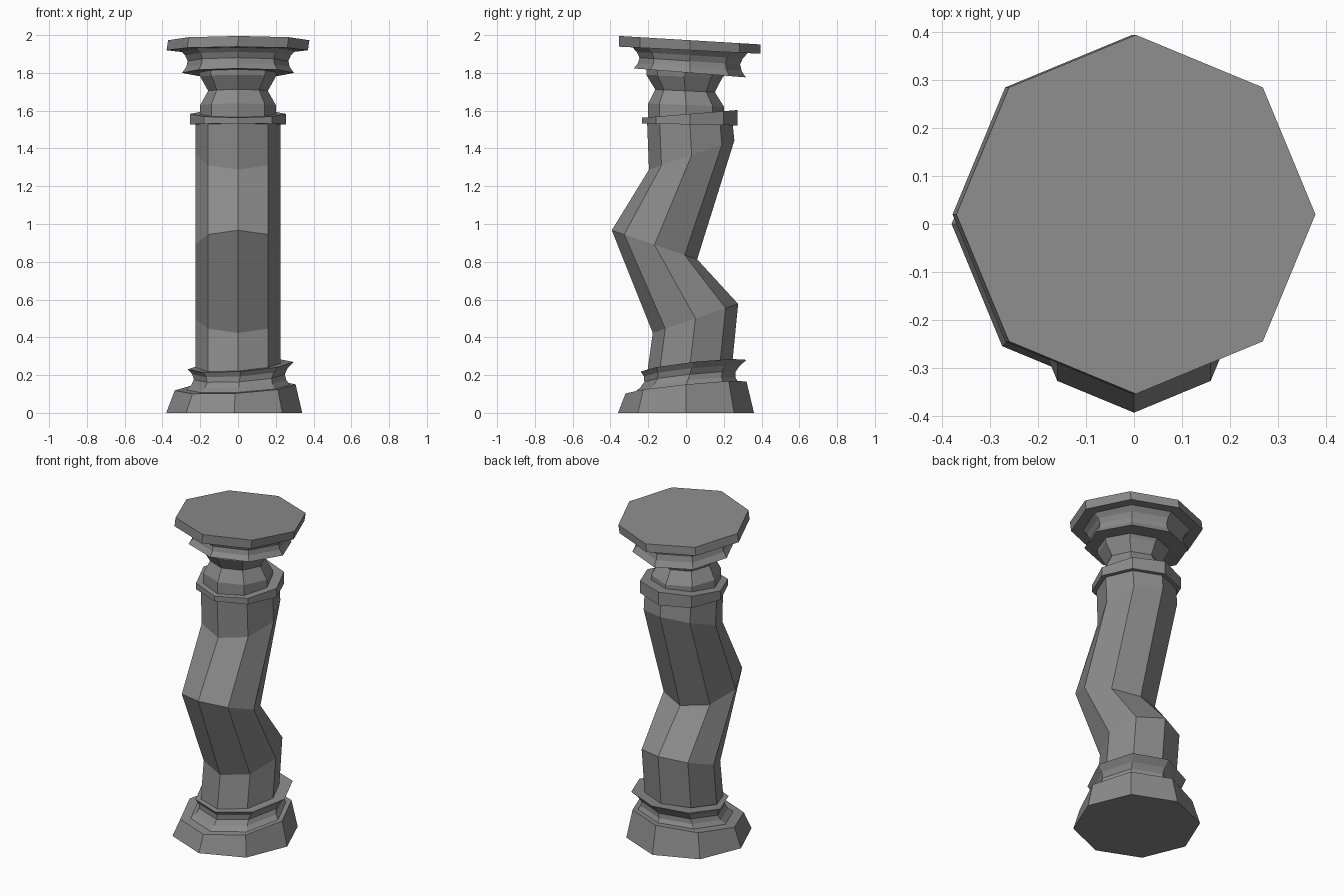
import bpy
import bmesh
from math import cos, sin, pi
from mathutils import Vector

cube = bpy.data.objects.get("Cube")
if cube:
    bpy.data.objects.remove(cube, do_unlink=True)

SIDES = 8

# One stone colour for the whole column
stone = bpy.data.materials.new("grey stone")
stone.use_nodes = True
grey = (0.26, 0.26, 0.26, 1)
stone.diffuse_color = grey
shader = next(node for node in stone.node_tree.nodes if node.type == "BSDF_PRINCIPLED")
shader.inputs["Base Color"].default_value = grey


def ring(height, radius, back=0.02, side=0, rise_back=0, rise_side=0):
    """Octagon whose plane may rise towards the back and towards the left."""
    points = []
    for corner in range(SIDES):
        angle = 2 * pi * corner / SIDES
        across, along = radius * cos(angle), radius * sin(angle)
        lift = across * rise_side + along * rise_back
        points.append(Vector((side + across, back + along, height + lift)))
    return points


def waist(bottom, top, pinch, steps):
    """Rings from bottom to top, drawn in towards the axis halfway up."""
    rings = []
    for step in range(steps + 1):
        part = step / steps
        points = [low.lerp(high, part) for low, high in zip(bottom, top)]
        centre = sum(points, Vector()) / SIDES
        rings.append([point.lerp(centre, pinch * sin(pi * part)) for point in points])
    return rings


def loft(name, rings):
    """Closed solid skinned through a list of rings."""
    bm = bmesh.new()
    loops = [[bm.verts.new(point) for point in points] for points in rings]
    for lower, upper in zip(loops, loops[1:]):
        for corner in range(SIDES):
            after = (corner + 1) % SIDES
            bm.faces.new((lower[corner], lower[after], upper[after], upper[corner]))
    bm.faces.new(reversed(loops[0]))
    bm.faces.new(loops[-1])
    mesh = bpy.data.meshes.new(name)
    bm.to_mesh(mesh)
    bm.free()
    mesh.materials.append(stone)
    bpy.context.collection.objects.link(bpy.data.objects.new(name, mesh))


# Tapered plinth with a tilted top
loft("plinth", [
    ring(height=0, radius=0.36, back=0, side=-0.02),
    ring(height=0.135, radius=0.32, back=0, side=-0.015, rise_back=0.1, rise_side=0.05),
])

# Concave moulding on the plinth, tilted the same way
moulding_foot = ring(height=0.13, radius=0.28, back=0, rise_back=0.1, rise_side=0.05)
moulding_rim = ring(height=0.25, radius=0.28, back=0.04, side=0.014, rise_back=0.11, rise_side=0.07)
loft("base_moulding", waist(moulding_foot, moulding_rim, pinch=0.14, steps=4))

# Shaft that zigzags front to back, its joints tilting alternately
shaft_radius = 0.226
joint_tilt = 0.34
shaft_foot = ring(height=0.24, radius=shaft_radius, rise_back=0.14)
low_joint = ring(height=0.5, radius=shaft_radius, back=0.05, rise_back=joint_tilt)
middle_joint = ring(height=0.89, radius=shaft_radius, back=-0.167, rise_back=-joint_tilt)
high_joint = ring(height=1.365, radius=shaft_radius, back=0.03, rise_back=joint_tilt)
shaft_head = ring(height=1.54, radius=shaft_radius)
loft("shaft", [shaft_foot, low_joint, middle_joint, high_joint, shaft_head])

# Wedge-shaped collar above the shaft
collar_radius = 0.253
loft("collar", [
    ring(height=1.527, radius=collar_radius, rise_back=-0.02),
    ring(height=1.583, radius=collar_radius, rise_back=0.08),
])

# Waisted neck standing on a straight band
neck_radius = 0.2
band_foot = ring(height=1.56, radius=neck_radius, back=0)
band_head = ring(height=1.63, radius=neck_radius, back=0, rise_back=-0.04)
neck_head = ring(height=1.78, radius=neck_radius, back=-0.01, rise_back=-0.05)
neck_lip = ring(height=1.81, radius=0.21, back=0, rise_back=-0.07)
neck_waist = waist(band_head, neck_head, pinch=0.21, steps=2)
loft("neck", [band_foot, *neck_waist, neck_lip])

# Concave moulding under the top slab
capital_foot = ring(height=1.8, radius=0.296, rise_back=-0.08)
capital_head = ring(height=1.925, radius=0.31, rise_back=-0.055)
loft("capital_moulding", waist(capital_foot, capital_head, pinch=0.12, steps=4))

# Slab on top
slab_radius = 0.374
loft("abacus", [
    ring(height=1.92, radius=slab_radius, side=-0.004, rise_back=-0.05),
    ring(height=1.973, radius=slab_radius, side=0.004, rise_back=-0.06),
])
